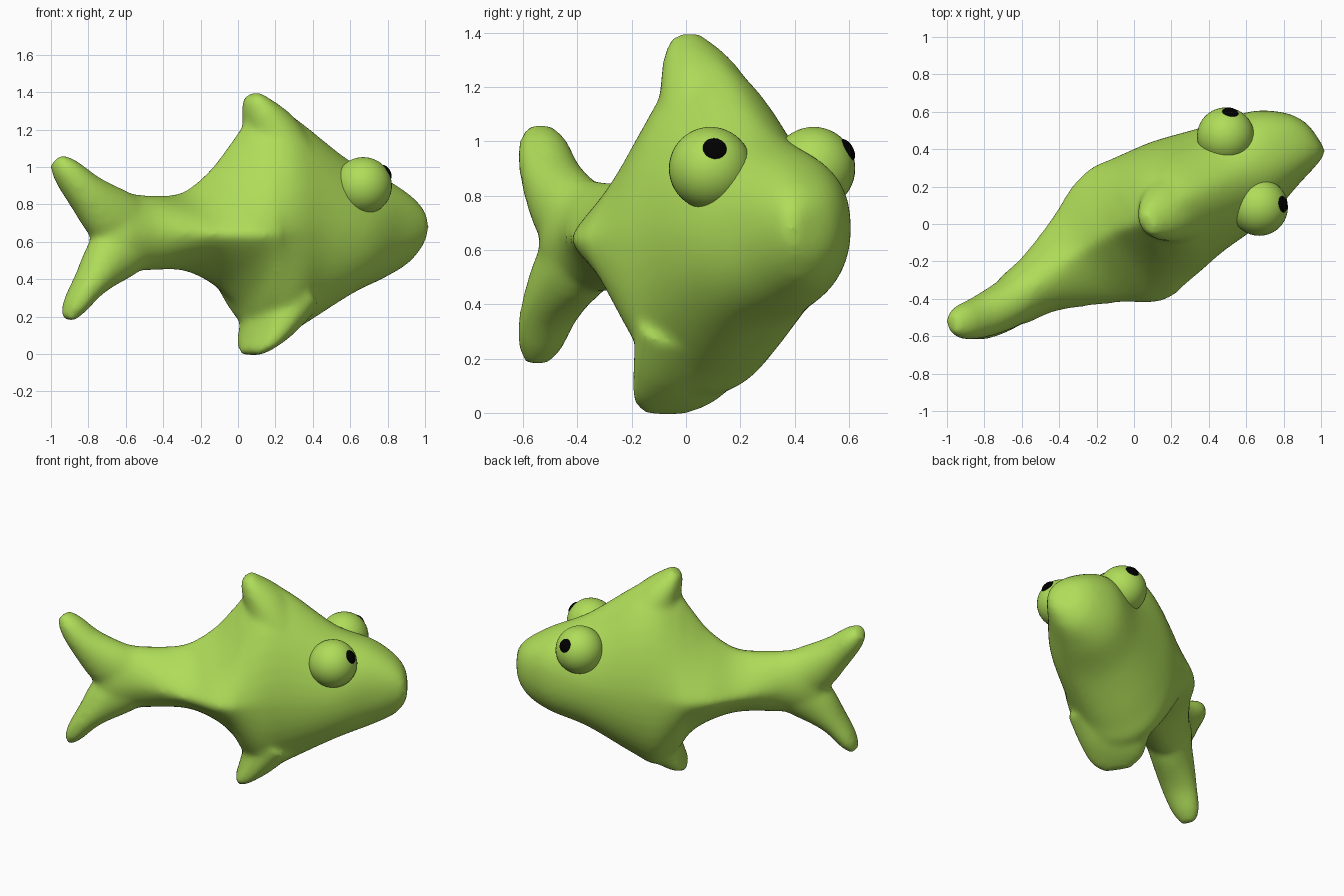
import bpy, bmesh
from math import sin, cos, pi, radians
from mathutils import Vector

if "Cube" in bpy.data.objects:
    bpy.data.objects.remove(bpy.data.objects["Cube"])

def material(name, rgb):
    m = bpy.data.materials.new(name)
    m.diffuse_color = (*rgb, 1)
    m.use_nodes = True
    m.node_tree.nodes["Principled BSDF"].inputs["Base Color"].default_value = m.diffuse_color
    return m

GREEN = material("lime_skin", (0.43, 0.72, 0.10))
BLACK = material("pupil_black", (0.0, 0.0, 0.0))
RING = 40

def spline(rows, steps=6):
    """Catmull-Rom interpolation of rows of numbers."""
    out = []
    for i in range(len(rows) - 1):
        a, b, c, d = (rows[max(0, min(len(rows) - 1, i + k))] for k in (-1, 0, 1, 2))
        for s in range(steps):
            t = s / steps
            out.append([0.5 * (2*q + (r-p)*t + (2*p-5*q+4*r-e)*t*t + (3*q-p-3*r+e)*t**3)
                        for p, q, r, e in zip(a, b, c, d)])
    return out + [list(rows[-1])]

def spow(v, e):
    return (1 if v >= 0 else -1) * abs(v) ** e

def section(center, side, up, w_left, w_right, top, bot, p_top, p_bot):
    """Superellipse ring with separate upper/lower and left/right halves."""
    pts = []
    for k in range(RING):
        a = 2 * pi * k / RING
        p, h = (p_top, top) if sin(a) >= 0 else (p_bot, bot)
        u, v = spow(cos(a), 2 / p), spow(sin(a), 2 / p)
        pts.append(center + side * u * (w_left if u > 0 else w_right) + up * (h * v))
    return pts

def loft(bm, rings):
    loops = [[bm.verts.new(p) for p in r] for r in rings]
    for a, b in zip(loops, loops[1:]):
        for k in range(RING):
            j = (k + 1) % RING
            bm.faces.new((a[k], a[j], b[j], b[k]))
    bm.faces.new(loops[0][::-1])
    bm.faces.new(loops[-1])

def side_vec(deg):
    return Vector((-sin(radians(deg)), cos(radians(deg)), 0))

UP = Vector((0, 0, 1))
bm = bmesh.new()

# Trunk: x, y, heading, left/right half width, mid z, top z, bottom z, upper/lower roundness
trunk = [
    (-.73, -.45, 24, .10, .10, .61, .74, .50, 2, 2),
    (-.65, -.41, 27, .14, .14, .63, .86, .44, 2, 2),
    (-.50, -.31, 32, .17, .18, .65, .85, .445, 1.7, 1.7),
    (-.30, -.16, 36, .24, .33, .64, .865, .445, 1.3, 1.35),
    (-.14, -.065, 34, .335, .435, .64, .99, .38, 1.2, 1.35),
    (-.02, -.015, 32, .38, .435, .64, 1.15, .28, 1.2, 1.5),
    (.055, .01, 32, .385, .40, .64, 1.25, .16, 1.3, 1.75),
    (.17, .07, 32, .375, .37, .64, 1.335, .065, 1.5, 2.1),
    (.30, .15, 32, .35, .345, .64, 1.26, .14, 1.7, 2.1),
    (.56, .28, 33, .295, .295, .65, 1.05, .31, 1.8, 2.2),
    (.75, .405, 33, .235, .235, .67, .945, .40, 2.3, 2.1),
    (.88, .46, 33, .165, .175, .68, .86, .475, 2.4, 2),
    (.95, .475, 33, .10, .125, .68, .79, .56, 2.3, 2),
    (.98, .465, 33, .05, .07, .68, .725, .63, 2, 2)]
loft(bm, [section(Vector((x, y, m)), side_vec(h), UP, wl, wr, t - m, m - b, pt, pb)
          for x, y, h, wl, wr, m, t, b, pt, pb in spline(trunk)])

def fin(path, heading):
    """Rounded fin along a path of x, y, z, half thickness, half chord."""
    rows = spline(path)
    side = side_vec(heading)
    rings = []
    for i, (x, y, z, w, c) in enumerate(rows):
        a, b = rows[max(0, i - 1)], rows[min(len(rows) - 1, i + 1)]
        d = Vector(b[:3]) - Vector(a[:3])
        up = side.cross(d).normalized()
        s = d.cross(up).normalized()
        rings.append(section(Vector((x, y, z)), s, up, w, w, c, c, 2, 2))
    loft(bm, rings)

# Tail lobes
fin([(-.55, -.345, .66, .14, .16), (-.68, -.43, .74, .13, .16), (-.815, -.495, .865, .115, .11),
     (-.92, -.525, .98, .095, .078), (-.975, -.53, 1.04, .055, .04)], 25)
fin([(-.55, -.345, .62, .14, .16), (-.675, -.43, .52, .13, .15), (-.79, -.50, .38, .115, .09),
     (-.875, -.535, .255, .09, .062), (-.915, -.55, .185, .05, .03)], 25)
# Dorsal fin, swept back
fin([(.24, .10, 1.05, .22, .18), (.17, .06, 1.20, .17, .14), (.105, .02, 1.315, .115, .085),
     (.07, .0, 1.385, .06, .04)], 32)
# Belly fin, swept back
fin([(.24, .06, .30, .28, .16), (.16, -.005, .15, .225, .11),
     (.10, -.055, .055, .175, .06), (.055, -.085, .005, .10, .025)], 32)

bmesh.ops.recalc_face_normals(bm, faces=bm.faces)
mesh = bpy.data.meshes.new("fish_body")
bm.to_mesh(mesh)
bm.free()
body = bpy.data.objects.new("fish_body", mesh)
bpy.context.collection.objects.link(body)
mesh.materials.append(GREEN)
remesh = body.modifiers.new("blend", 'REMESH')
remesh.mode = 'VOXEL'
remesh.voxel_size = 0.017
remesh.use_smooth_shade = True
smooth = body.modifiers.new("soften", 'SMOOTH')
smooth.factor = 0.5
smooth.iterations = 16

def ball(name, loc, scale, mat, aim=None):
    bpy.ops.mesh.primitive_uv_sphere_add(segments=40, ring_count=24, location=loc)
    o = bpy.context.object
    o.name = name
    o.scale = scale
    if aim:
        o.rotation_euler = aim.to_track_quat('Z', 'Y').to_euler()
    o.data.materials.append(mat)
    bpy.ops.object.shade_smooth()

# Bulging eyes with flattened pupils
for label, c, p in (("right", (.67, .09, .90), (.79, .105, .97)),
                    ("left", (.49, .47, .90), (.515, .598, .97))):
    d = (Vector(p) - Vector(c)).normalized()
    ball(label + "_eye", c, (.153, .153, .153), GREEN)
    ball(label + "_pupil", Vector(c) + d * .141, (.045, .045, .024), BLACK, d)
